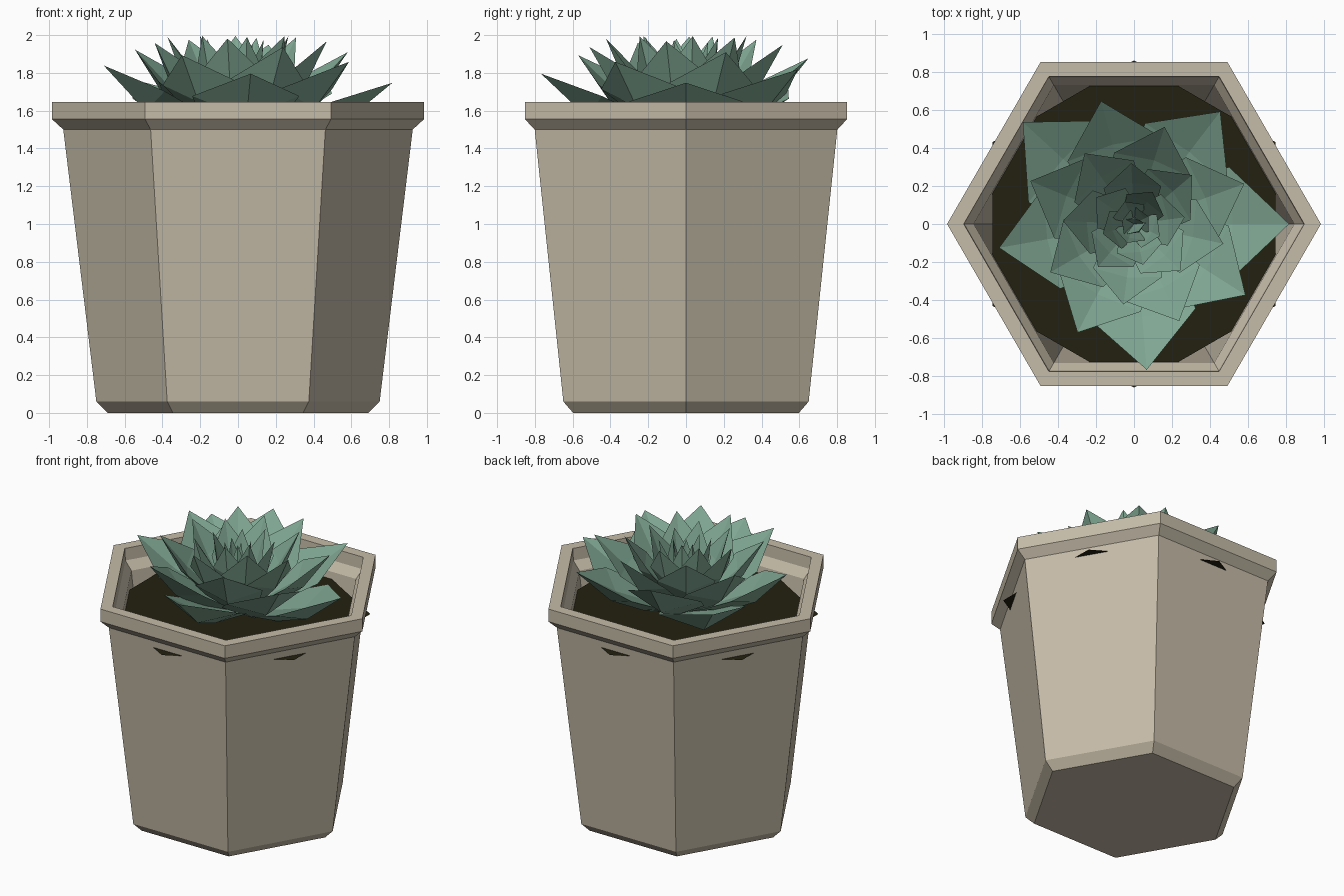
import bpy
import bmesh
from math import radians, sin, cos, pi
from mathutils import Vector, Matrix

if "Cube" in bpy.data.objects:
    bpy.data.objects.remove(bpy.data.objects["Cube"], do_unlink=True)


def material(name, colour):
    mat = bpy.data.materials.new(name)
    mat.use_nodes = True
    mat.diffuse_color = (*colour, 1)
    bsdf = mat.node_tree.nodes["Principled BSDF"]
    bsdf.inputs["Base Color"].default_value = (*colour, 1)
    bsdf.inputs["Roughness"].default_value = 0.9
    return mat


def add_object(name, bm, mat, recalc=True):
    if recalc:
        bmesh.ops.recalc_face_normals(bm, faces=bm.faces)
    mesh = bpy.data.meshes.new(name)
    bm.to_mesh(mesh)
    bm.free()
    mesh.materials.append(mat)
    obj = bpy.data.objects.new(name, mesh)
    bpy.context.collection.objects.link(obj)
    return obj


def hex_ring(bm, radius, z, turn=0):
    angles = [k * pi / 3 + turn for k in range(6)]
    return [bm.verts.new((radius * cos(a), radius * sin(a), z)) for a in angles]


def bridge(bm, a, b):
    n = len(a)
    for k in range(n):
        bm.faces.new((a[k], a[(k + 1) % n], b[(k + 1) % n], b[k]))


clay = material("clay", (0.56, 0.50, 0.39))
earth = material("dark soil", (0.017, 0.015, 0.005))
green = material("leaf green", (0.215, 0.385, 0.29))

# Hexagonal pot: outside from the base up, over the rim, and down the inside
profile = [(0.69, 0), (0.75, 0.06), (0.925, 1.5), (0.985, 1.555), (0.985, 1.645),
           (0.897, 1.645), (0.892, 1.56), (0.845, 1.5), (0.68, 0.1)]
bm = bmesh.new()
rings = [hex_ring(bm, r, z) for r, z in profile]
for lower, upper in zip(rings, rings[1:]):
    bridge(bm, lower, upper)
bm.faces.new(rings[0])
bm.faces.new(rings[-1])
add_object("pot", bm, clay)

# Soil sheet, turned so its corners poke through the pot walls
SOIL_Z = 1.45
bm = bmesh.new()
bm.faces.new(hex_ring(bm, 0.862, SOIL_Z, pi / 6))
add_object("soil", bm, earth, recalc=False)


def add_leaf(bm, length, width, tilt, heading):
    """Pointed, cupped leaf with a keel below, growing out from the origin."""
    place = (Matrix.Translation((0, 0, SOIL_Z)) @ Matrix.Rotation(heading, 4, 'Z')
             @ Matrix.Rotation(-tilt, 4, 'Y'))
    # along the leaf: position, half width, sag, keel depth
    stations = [(0.0, 0.3, 0.0, 0.10), (0.33, 0.8, 0.10, 0.26), (0.62, 1.0, 0.13, 0.26)]
    sections = []
    for t, w, sag, keel in stations:
        x, half, low = t * length, w * width, -sag * width
        points = [(x, half, low + 0.18 * half), (x, 0, low),
                  (x, -half, low + 0.18 * half), (x, 0, low - keel * width)]
        sections.append([bm.verts.new(place @ Vector(p)) for p in points])
    for a, b in zip(sections, sections[1:]):
        bridge(bm, a, b)
    bm.faces.new(sections[0])
    tip = bm.verts.new(place @ Vector((length, 0, 0)))
    last = sections[-1]
    for k in range(4):
        bm.faces.new((last[k], last[(k + 1) % 4], tip))


# Rosette: leaves spiral inward by the golden angle, shorter and steeper
LEAVES = 33
bm = bmesh.new()
for i in range(LEAVES):
    add_leaf(bm, 0.87 - 0.0125 * i, 0.30 - 0.0078 * i,
             radians(20 + 2.08 * i), radians(137.5 * i))
add_object("succulent_leaves", bm, green)
